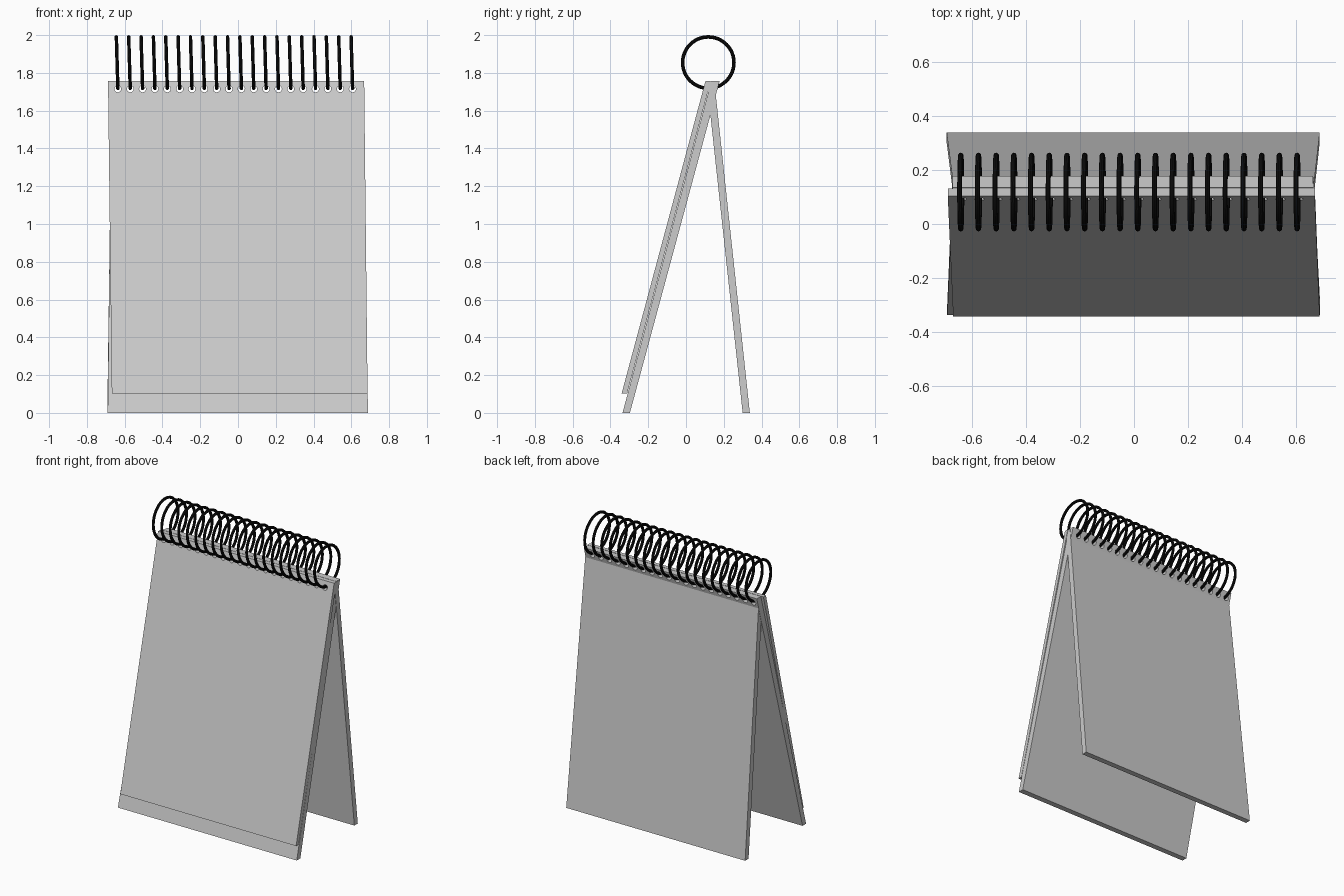
import bpy
import bmesh
import math

cube = bpy.data.objects.get("Cube")
if cube:
    bpy.data.objects.remove(cube, do_unlink=True)

RING_COUNT = 20
RING_STEP = 0.0654
FIRST_RING_X = -0.64


def material(name, value):
    mat = bpy.data.materials.new(name)
    mat.use_nodes = True
    colour = (value, value, value, 1)
    mat.diffuse_color = colour
    mat.node_tree.nodes["Principled BSDF"].inputs["Base Color"].default_value = colour
    return mat


grey = material("card grey", 0.6)
black = material("wire black", 0.005)


def repeat_along_x(obj):
    mod = obj.modifiers.new("row", "ARRAY")
    mod.count = RING_COUNT
    mod.use_relative_offset = False
    mod.use_constant_offset = True
    mod.constant_offset_displace = (RING_STEP, 0, 0)
    bpy.context.view_layer.objects.active = obj
    bpy.ops.object.modifier_apply(modifier=mod.name)


# Row of punches for the binding holes
bpy.ops.mesh.primitive_cylinder_add(vertices=16, radius=0.018, depth=0.6,
                                    rotation=(math.pi / 2, 0, 0))
punch = bpy.context.object
bpy.ops.object.transform_apply(location=False, rotation=True, scale=True)
punch.name = "hole_punch"
punch.location = (FIRST_RING_X + 0.004, 0.12, 1.715)
punch.hide_render = True
repeat_along_x(punch)


def sheet(name, bottom, top):
    """Leaning slab; each end is (left x, right x, front y, back y, z)."""
    bm = bmesh.new()
    loops = []
    for x0, x1, y0, y1, z in (bottom, top):
        loops.append([bm.verts.new(p) for p in
                      ((x0, y0, z), (x1, y0, z), (x1, y1, z), (x0, y1, z))])
    low, high = loops
    bm.faces.new(low[::-1])
    bm.faces.new(high)
    for i in range(4):
        j = (i + 1) % 4
        bm.faces.new((low[i], low[j], high[j], high[i]))
    mesh = bpy.data.meshes.new(name)
    bm.to_mesh(mesh)
    bm.free()
    mesh.materials.append(grey)
    obj = bpy.data.objects.new(name, mesh)
    bpy.context.collection.objects.link(obj)

    mod = obj.modifiers.new("holes", "BOOLEAN")
    mod.operation = "DIFFERENCE"
    mod.solver = "EXACT"
    mod.object = punch
    bpy.context.view_layer.objects.active = obj
    bpy.ops.object.modifier_apply(modifier=mod.name)
    return obj


# Page stack and the two stand boards, which cross near the top
sheet("page_stack", (-0.668, 0.686, -0.341, -0.312, 0.102),
      (-0.688, 0.668, 0.103, 0.131, 1.757))
sheet("front_board", (-0.69, 0.688, -0.336, -0.297, 0),
      (-0.67, 0.662, 0.134, 0.178, 1.757))
sheet("back_board", (-0.692, 0.686, 0.3, 0.338, 0),
      (-0.668, 0.665, 0.11, 0.15, 1.755))

# Wire binding rings, leaning slightly
bpy.ops.mesh.primitive_torus_add(major_segments=48, minor_segments=10,
                                 major_radius=0.136, minor_radius=0.0095,
                                 rotation=(0, math.radians(88.3), 0))
rings = bpy.context.object
bpy.ops.object.transform_apply(location=False, rotation=True, scale=True)
rings.name = "binding_rings"
rings.location = (FIRST_RING_X, 0.118, 1.8545)
rings.data.materials.append(black)
repeat_along_x(rings)
bpy.ops.object.select_all(action="DESELECT")
rings.select_set(True)
bpy.ops.object.shade_smooth_by_angle()

bpy.data.objects.remove(punch, do_unlink=True)
